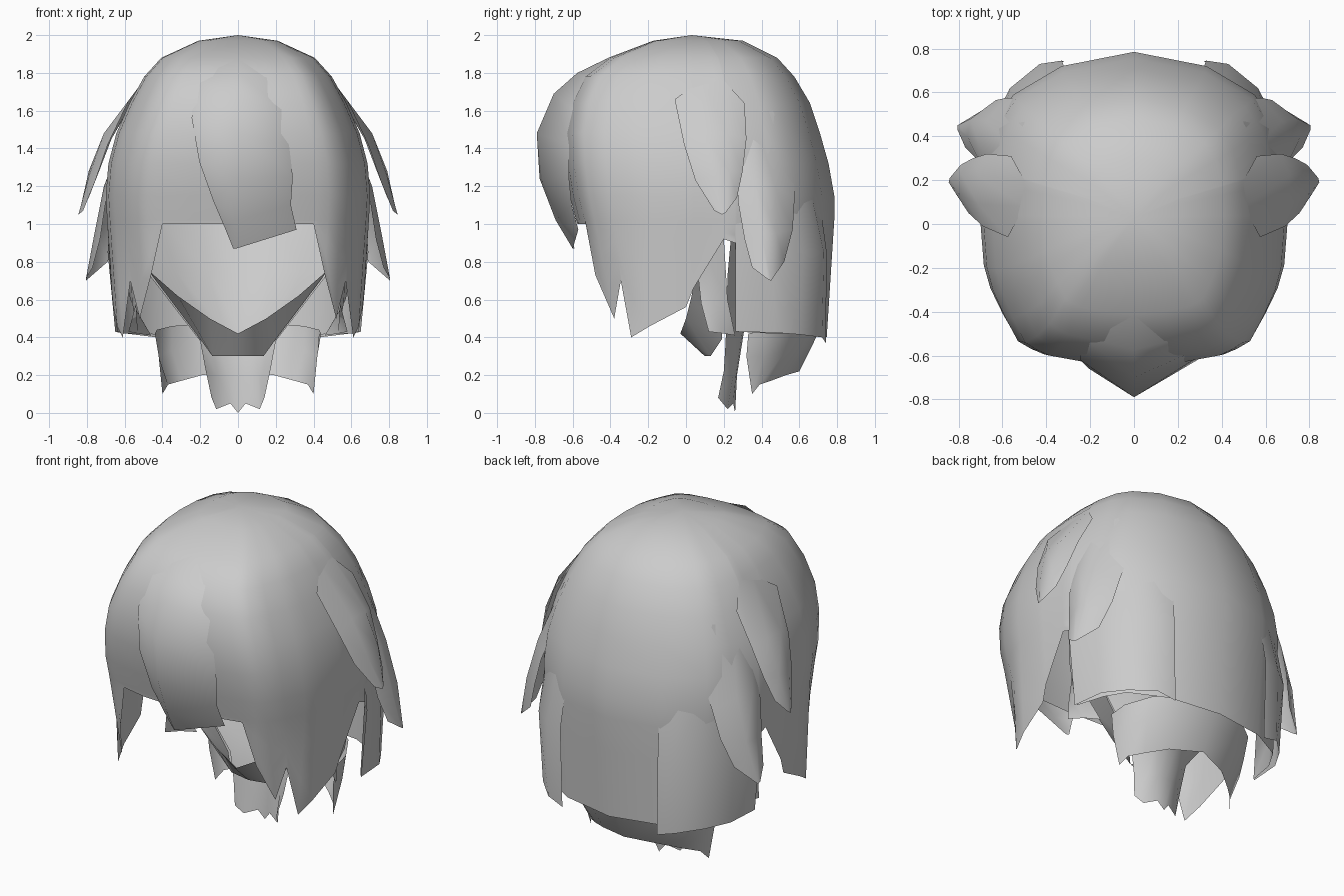
import bpy, bmesh, math

mat = bpy.data.materials.new("hair_grey")
mat.diffuse_color = (0.6, 0.6, 0.6, 1)


def sheet(name, columns, apex=None, closed=False, angle=50):
    """Skin a grid of equally long point columns, optionally joined to an apex."""
    bm = bmesh.new()
    grid = [[bm.verts.new(p) for p in col] for col in columns]
    tip = bm.verts.new(apex) if apex else None
    n = len(grid)
    for i in range(n if closed else n - 1):
        a, b = grid[i], grid[(i + 1) % n]
        if tip:
            bm.faces.new((tip, a[0], b[0]))
        for j in range(len(a) - 1):
            bm.faces.new((a[j], a[j + 1], b[j + 1], b[j]))
    bmesh.ops.recalc_face_normals(bm, faces=bm.faces)
    # make open sheets face away from the head axis
    score = sum(f.normal.x * f.calc_center_median().x
                + f.normal.y * (f.calc_center_median().y - 0.03) for f in bm.faces)
    if score < 0:
        bmesh.ops.reverse_faces(bm, faces=bm.faces)
    me = bpy.data.meshes.new(name)
    bm.to_mesh(me)
    bm.free()
    me.materials.append(mat)
    ob = bpy.data.objects.new(name, me)
    bpy.context.collection.objects.link(ob)
    bpy.ops.object.select_all(action='DESELECT')
    ob.select_set(True)
    bpy.context.view_layer.objects.active = ob
    bpy.ops.object.shade_smooth_by_angle(angle=math.radians(angle))
    return ob


def flip(col):
    return [(-x, y, z) for x, y, z in col]


def symmetric(cols):
    """Columns start on the centre line and are continued on the other side."""
    return [flip(c) for c in reversed(cols[1:])] + cols


def pair(name, cols):
    sheet(name + "_right", cols)
    sheet(name + "_left", [flip(c) for c in cols])


def lerp(table, z):
    for (z0, v0), (z1, v1) in zip(table, table[1:]):
        if z >= z1:
            return v0 + (v1 - v0) * (z0 - z) / (z0 - z1)
    return table[-1][1]


# Main cap: plan outline scaled by height, each column ending at its own hem point
LEVELS = (1.97, 1.88, 1.78, 1.64, 1.48, 1.32, 1.15, 1.02)
SIDE = list(zip(LEVELS, (.30, .58, .71, .82, .92, .98, 1, .99)))
FRONT = list(zip(LEVELS, (.30, .65, .85, .95, 1, .99, .95, .9)))
BACK = list(zip(LEVELS, (.36, .60, .72, .83, .9, .96, 1, 1)))
CY = 0.03
outline = [  # plan point, then hem point
    ((0, -.65), (0, -.575, 1.0)), ((.24, -.63), (.24, -.565, 1.0)),
    ((.42, -.60), (.40, -.53, 1.0)), ((.48, -.575), (.46, -.48, .73)),
    ((.54, -.54), (.52, -.38, .50)), ((.60, -.43), (.57, -.345, .70)),
    ((.655, -.31), (.61, -.29, .40)), ((.685, -.20), (.64, -.19, .46)),
    ((.70, 0), (.66, 0, .56)), ((.70, .04), (.67, .04, .66)),
    ((.69, .20), (.68, .20, .92)), ((.688, .26), (.68, .26, .90)),
    ((.685, .27), (.64, .27, .43)), ((.64, .46), (.60, .45, .42)),
    ((.55, .59), (.53, .57, .42)), ((.33, .72), (.32, .69, .41)),
    ((0, .785), (0, .745, .40))]


def cap_column(plan, hem):
    x, y = plan
    col = [(x * lerp(SIDE, z),
            CY + (y - CY) * lerp(FRONT if y < CY else BACK, z), z) for z in LEVELS]
    last = col[-1]
    for k in (1, 2, 3):
        col.append(tuple(a + (b - a) * k / 3 for a, b in zip(last, hem)))
    return col


half = [cap_column(*p) for p in outline]
sheet("hair_cap", half + [flip(c) for c in reversed(half[1:-1])],
      apex=(0, CY, 2.0), closed=True)

# Pointed fringe with a ridge down the middle, its root sunk into the cap
sheet("fringe", [
    [(-.21, -.38, 1.85), (-.24, -.51, 1.76), (-.245, -.62, 1.56), (-.205, -.66, 1.33),
     (-.13, -.65, 1.12), (-.07, -.62, .98), (-.025, -.59, .87)],
    [(0, -.40, 1.885), (0, -.575, 1.80), (0, -.70, 1.69), (0, -.79, 1.48),
     (0, -.775, 1.24), (0, -.69, 1.02), (-.01, -.60, .87)],
    [(.23, -.38, 1.85), (.25, -.51, 1.76), (.25, -.59, 1.6), (.27, -.62, 1.42),
     (.29, -.62, 1.25), (.28, -.605, 1.1), (.31, -.57, .97)]], angle=80)

# Flared upper side locks
pair("upper_side_lock", [
    [(.575, -.06, 1.66), (.69, -.01, 1.42), (.755, .05, 1.23), (.82, .15, 1.07)],
    [(.50, .08, 1.76), (.71, .09, 1.48), (.79, .13, 1.25), (.845, .19, 1.05)],
    [(.50, .20, 1.76), (.71, .22, 1.48), (.79, .23, 1.28), (.84, .21, 1.06)],
    [(.56, .31, 1.64), (.67, .32, 1.45), (.735, .30, 1.28), (.79, .27, 1.14)]])

# Flared lower side locks
pair("lower_side_lock", [
    [(.64, .27, 1.36), (.70, .275, 1.12), (.73, .31, .92), (.77, .35, .77)],
    [(.56, .35, 1.58), (.71, .37, 1.20), (.76, .40, .95), (.805, .43, .71)],
    [(.50, .46, 1.60), (.675, .47, 1.20), (.745, .48, .95), (.805, .45, .70)],
    [(.49, .57, 1.36), (.58, .575, 1.14), (.63, .565, .97), (.69, .52, .80)]])

# Wide overlapping panels from behind the ears round to the back
pair("back_panel", [
    [(.66, .262, 1.25), (.69, .262, .85), (.65, .262, .43)],
    [(.61, .45, 1.25), (.65, .46, .85), (.63, .47, .425)],
    [(.52, .57, 1.25), (.565, .62, .85), (.55, .60, .415)],
    [(.41, .65, 1.22), (.43, .73, .85), (.43, .72, .40)],
    [(.31, .70, 1.18), (.33, .745, .85), (.32, .74, .37)]])

# Nape hair tucked under the back hem
sheet("nape_hair", symmetric([
    [(0, .72, .47), (0, .67, .36), (0, .60, .22)],
    [(.20, .68, .47), (.20, .62, .35), (.19, .53, .20)],
    [(.35, .57, .46), (.35, .53, .33), (.30, .45, .17)],
    [(.43, .43, .44), (.42, .41, .30), (.37, .39, .15)],
    [(.44, .33, .42), (.42, .32, .30), (.40, .35, .10)]]))

# Inner sheet sloping from the back of the head down into a narrow ragged neck tail
sheet("neck_tail", symmetric([
    [(0, .62, 1.05), (0, .46, .75), (0, .31, .45), (0, .27, .20), (0, .26, .0)],
    [(.20, .58, 1.05), (.16, .43, .75), (.07, .30, .44), (.05, .265, .20), (.04, .25, .05)],
    [(.42, .46, 1.03), (.33, .35, .75), (.14, .27, .42), (.11, .25, .20), (.115, .22, .02)],
    [(.63, .24, .95), (.47, .22, .73), (.20, .21, .38), (.17, .20, .22), (.14, .17, .08)]]))

# Inner collar band jutting forward, leaning back at the bottom
sheet("inner_band", symmetric([
    [(0, -.03, .42), (0, .10, .30)],
    [(.15, .0, .50), (.135, .13, .30)],
    [(.32, .03, .62), (.20, .19, .39)],
    [(.48, .05, .76), (.45, .21, .72)]]))

# Thin strands hanging inside the side opening
pair("inner_strand", [
    [(.50, .06, .76), (.54, .08, .58), (.58, .12, .43)],
    [(.57, .12, .80), (.56, .15, .58), (.53, .20, .42)],
    [(.64, .20, .93), (.57, .22, .60), (.46, .26, .41)]])
